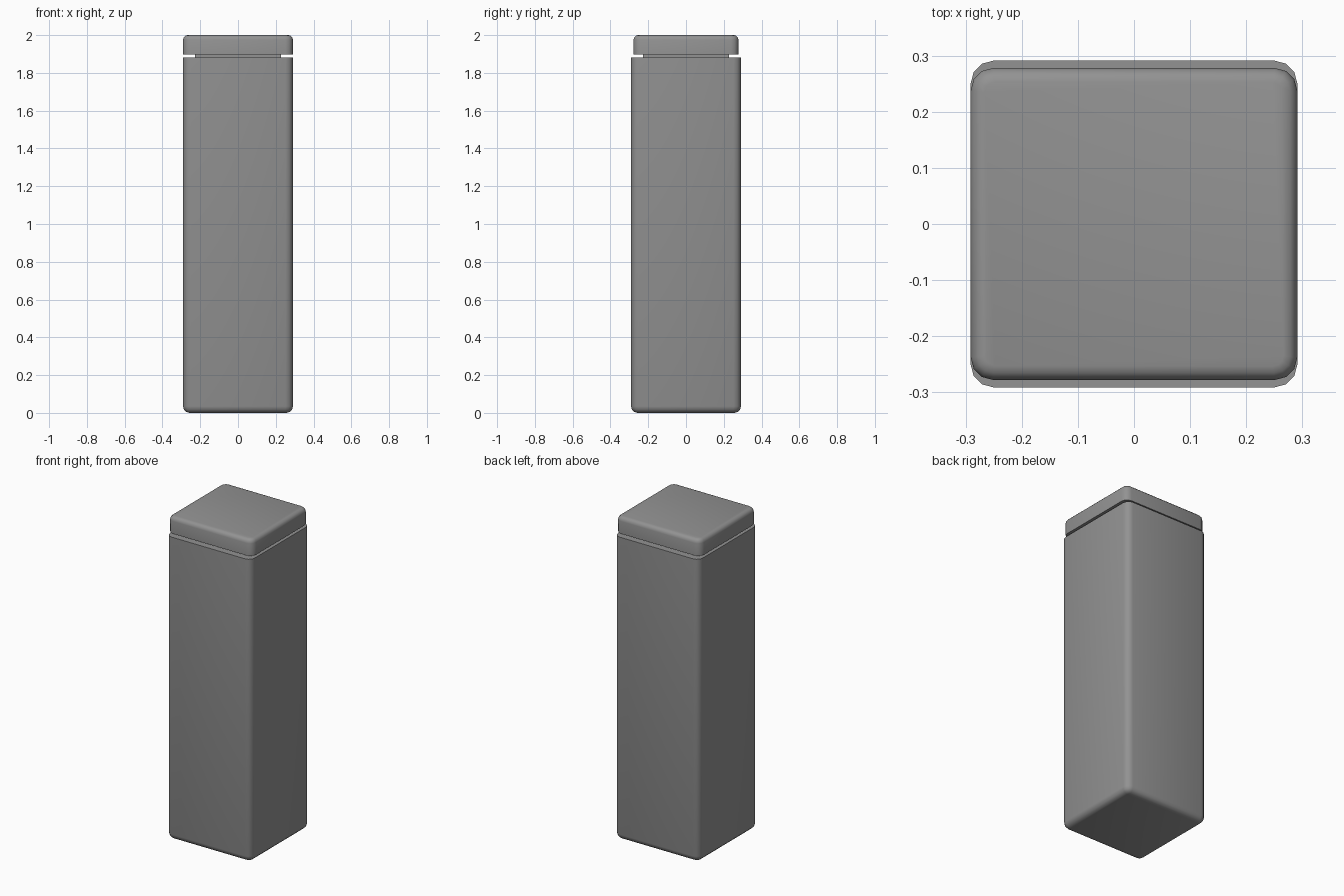
import bpy, bmesh

if "Cube" in bpy.data.objects:
    bpy.data.objects.remove(bpy.data.objects["Cube"])

# Dark grey finish shared by all parts
grey = bpy.data.materials.new("dark_grey")
grey.diffuse_color = (0.29, 0.29, 0.29, 1)
grey.use_nodes = True
grey.node_tree.nodes["Principled BSDF"].inputs["Base Color"].default_value = grey.diffuse_color


def rounded_box(name, hx, hy, z0, z1, corner=0.0, rim=0.0, rim_z=None):
    """Box with rounded upright corners and one optional rounded rim at rim_z."""
    bm = bmesh.new()
    bmesh.ops.create_cube(bm, size=1)
    for v in bm.verts:
        v.co = (v.co.x * 2 * hx, v.co.y * 2 * hy, z1 if v.co.z > 0 else z0)
    if corner:
        upright = [e for e in bm.edges
                   if abs(e.verts[0].co.z - e.verts[1].co.z) > 1e-4]
        bmesh.ops.bevel(bm, geom=upright, offset=corner, segments=3,
                        profile=0.5, affect='EDGES')
    if rim:
        loop = [e for e in bm.edges
                if all(abs(v.co.z - rim_z) < 1e-4 for v in e.verts)]
        bmesh.ops.bevel(bm, geom=loop, offset=rim, segments=3,
                        profile=0.5, affect='EDGES')
    bmesh.ops.recalc_face_normals(bm, faces=bm.faces)
    me = bpy.data.meshes.new(name)
    bm.to_mesh(me)
    bm.free()
    me.materials.append(grey)
    ob = bpy.data.objects.new(name, me)
    bpy.context.collection.objects.link(ob)
    bpy.ops.object.select_all(action='DESELECT')
    ob.select_set(True)
    bpy.context.view_layer.objects.active = ob
    bpy.ops.object.shade_smooth_by_angle(angle=0.7)
    return ob


# Tall body, rounded at the base and sharp at the top
rounded_box("body", 0.291, 0.291, 0.0, 1.882, 0.04, 0.035, 0.0)
# Recessed neck in the gap
rounded_box("neck", 0.227, 0.227, 1.87, 1.91)
# Lid, slightly narrower in depth, rounded at the top
rounded_box("lid", 0.291, 0.278, 1.898, 2.0, 0.04, 0.025, 2.0)
